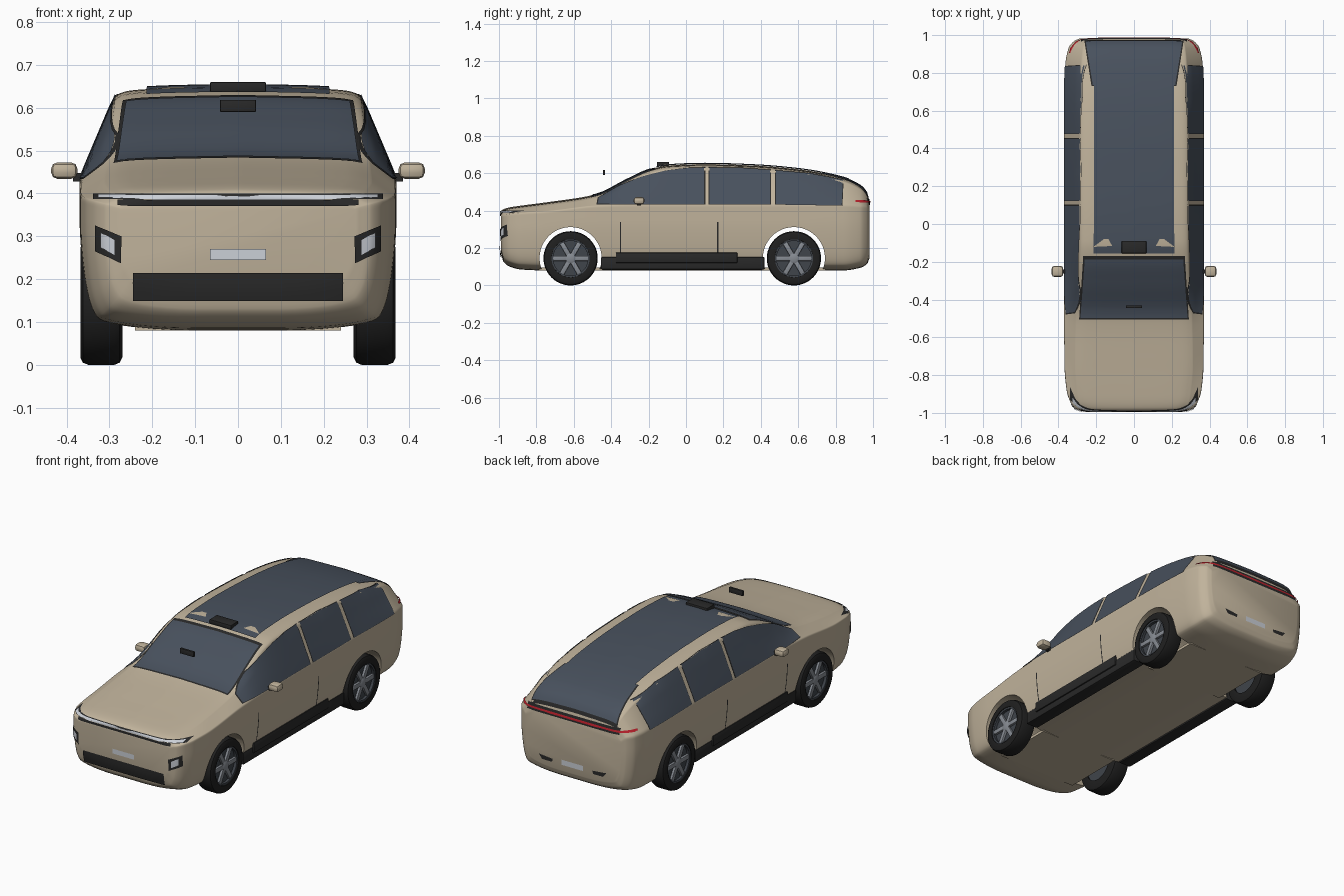
import bpy, bmesh, math
from mathutils import Vector, Matrix
from mathutils.bvhtree import BVHTree

if "Cube" in bpy.data.objects:
    bpy.data.objects.remove(bpy.data.objects["Cube"])


def material(name, *rgb):
    m = bpy.data.materials.new(name)
    m.diffuse_color = (*rgb, 1)
    m.use_nodes = True
    m.node_tree.nodes["Principled BSDF"].inputs["Base Color"].default_value = m.diffuse_color
    return m


PAINT = material("champagne_paint", .53, .45, .33)
GLASS = material("tinted_glass", .065, .082, .11)
BLACK = material("black_trim", .022, .022, .022)
TYRE = material("tyre_rubber", .014, .014, .014)
RIM = material("rim_grey", .24, .26, .29)
DARKRIM = material("dark_rim", .05, .058, .07)
WHITE = material("lamp_white", .6, .63, .68)
RED = material("tail_red", .5, .015, .025)


def finish(name, bm, mat, angle=35, recalc=True):
    if recalc:
        bmesh.ops.recalc_face_normals(bm, faces=bm.faces)
    me = bpy.data.meshes.new(name)
    bm.to_mesh(me)
    bm.free()
    me.materials.append(mat)
    me.shade_smooth()
    me.set_sharp_from_angle(angle=math.radians(angle))
    ob = bpy.data.objects.new(name, me)
    bpy.context.collection.objects.link(ob)
    return ob


def box(name, mat, lo, hi, bevel=0, rot=None):
    bm = bmesh.new()
    lo, hi = Vector(lo), Vector(hi)
    bmesh.ops.create_cube(bm, size=1)
    for v in bm.verts:
        v.co = (lo + hi) / 2 + v.co * (hi - lo)
    if bevel:
        bmesh.ops.bevel(bm, geom=bm.edges[:], offset=bevel, segments=2, affect='EDGES', profile=.5)
    if rot:
        bm.transform(rot)
    return finish(name, bm, mat)


def lathe(name, mat, profile, centre, n=40, closed=False):
    """Revolve (x, radius) points around an x axis through the centre."""
    bm = bmesh.new()
    rings = []
    for i in range(n):
        a = 2 * math.pi * i / n
        rings.append([bm.verts.new((centre[0] + x, centre[1] + r * math.cos(a), centre[2] + r * math.sin(a)))
                      for x, r in profile])
    k = len(profile)
    for i in range(n):
        a, b = rings[i], rings[(i + 1) % n]
        for j in range(k if closed else k - 1):
            bm.faces.new((a[j], a[(j + 1) % k], b[(j + 1) % k], b[j]))
    if not closed:
        bm.faces.new([r[0] for r in rings])
        bm.faces.new([r[-1] for r in rings])
    return finish(name, bm, mat)


# Body stations: y, underside z, half width, shoulder z, top z, half width of top
KEYS = [(-.99, .175, .275, .365, .395, .25), (-.975, .125, .312, .375, .408, .27),
        (-.94, .10, .338, .382, .418, .29), (-.88, .085, .357, .388, .427, .30),
        (-.75, .08, .368, .395, .444, .31), (-.48, .08, .37, .425, .487, .305),
        (-.315, .08, .37, .43, .567, .293), (-.19, .08, .37, .43, .622, .286),
        (-.09, .08, .37, .43, .642, .284), (.1, .08, .37, .43, .649, .284),
        (.35, .08, .37, .43, .642, .284), (.61, .08, .37, .43, .62, .282),
        (.84, .08, .364, .43, .575, .276), (.93, .094, .347, .425, .535, .268),
        (.968, .115, .318, .42, .492, .258), (.981, .145, .29, .40, .445, .24)]


def station(i, t):
    """Monotone cubic between stations i and i + 1."""
    def slope(j, c):
        if j in (0, len(KEYS) - 1):
            a, b = (0, 1) if j == 0 else (j - 1, j)
            return (KEYS[b][c] - KEYS[a][c]) / (KEYS[b][0] - KEYS[a][0])
        p, q, r = KEYS[j - 1:j + 2]
        d, e = (q[c] - p[c]) / (q[0] - p[0]), (r[c] - q[c]) / (r[0] - q[0])
        return 2 * d * e / (d + e) if d * e > 0 else 0
    a, b = KEYS[i], KEYS[i + 1]
    h = b[0] - a[0]
    out = [a[0] + h * t]
    for c in range(1, 6):
        out.append((2*t**3 - 3*t*t + 1) * a[c] + (t**3 - 2*t*t + t) * h * slope(i, c)
                   + (3*t*t - 2*t**3) * b[c] + (t**3 - t*t) * h * slope(i + 1, c))
    return out


def section(y, zb, w, zs, zt, wt):
    h, zr = zs - zb, zt - .016
    side = lambda f: (w + (wt - w) * f, zs + (zr - zs) * f)
    p = [(0, zb), (.5 * w, zb), (.86 * w, zb + .018), (.92 * w, zb + .04), (.965 * w, zb + .3 * h),
         (w, zb + .65 * h), (w, zs - .02), side(0), side(.15), side(.9), side(1),
         (wt - .05, zt - .005), (0, zt)]
    for _ in range(2):  # corner cutting
        q = [p[0]]
        for a, b in zip(p, p[1:]):
            q += [(a[0]*.75 + b[0]*.25, a[1]*.75 + b[1]*.25), (a[0]*.25 + b[0]*.75, a[1]*.25 + b[1]*.75)]
        p = q + [p[-1]]
    p += [(-x, z) for x, z in p[-2:0:-1]]
    return [(x, y, z) for x, z in p]


# Body shell
bm = bmesh.new()
stations = [station(i, s / 5) for i in range(len(KEYS) - 1) for s in range(5)] + [list(KEYS[-1])]
rings = [[bm.verts.new(c) for c in section(*s)] for s in stations]
for a, b in zip(rings, rings[1:]):
    for j in range(len(a)):
        k = (j + 1) % len(a)
        bm.faces.new((a[j], a[k], b[k], b[j]))
bm.faces.new(rings[0])
bm.faces.new(rings[-1])
bmesh.ops.recalc_face_normals(bm, faces=bm.faces)
SURFACE = BVHTree.FromBMesh(bm)
body = finish("body", bm, PAINT, 50)

# Wheel arches
WHEELS = (-.617, .577)
bpy.context.view_layer.objects.active = body
for y in WHEELS:
    cutter = lathe("arch_cutter", PAINT, [(-.6, .166), (.6, .166)], (0, y, .146), 48)
    mod = body.modifiers.new("arch", 'BOOLEAN')
    mod.operation, mod.solver, mod.object = 'DIFFERENCE', 'EXACT', cutter
    bpy.ops.object.modifier_apply(modifier=mod.name)
    bpy.data.objects.remove(cutter)
    box("floor_panel", PAINT, (-.24, y - .17, .08), (.24, y + .17, .095))
body.data.set_sharp_from_angle(angle=math.radians(50))

# Directions for laying panels on the body
RAYS = {'front': (lambda u, v: (u, -2, v), (0, 1, 0)), 'back': (lambda u, v: (u, 2, v), (0, -1, 0)),
        'top': (lambda u, v: (u, v, 2), (0, 0, -1)), 'right': (lambda u, v: (2, u, v), (-1, 0, 0)),
        'left': (lambda u, v: (-2, u, v), (1, 0, 0))}


def along(line, t):
    f = t * (len(line) - 1)
    i = min(int(f), len(line) - 2)
    return Vector(line[i]).lerp(Vector(line[i + 1]), f - i)


def patch(name, mat, view, low, high, off=.004, cols=24, rows=6):
    """Thin panel laid on the body between two outlines."""
    start, ray = RAYS[view]
    ray = Vector(ray)
    bm = bmesh.new()
    grid = []
    for i in range(cols + 1):
        a, b = along(low, i / cols), along(high, i / cols)
        row = []
        for j in range(rows + 1):
            hit, n, *_ = SURFACE.ray_cast(Vector(start(*a.lerp(b, j / rows))), ray)
            row.append(bm.verts.new(hit + n * off) if hit else None)
        grid.append(row)
    for i in range(cols):
        for j in range(rows):
            q = (grid[i][j], grid[i + 1][j], grid[i + 1][j + 1], grid[i][j + 1])
            if all(q):
                f = bm.faces.new(q)
                f.normal_update()
                if f.normal.dot(ray) > 0:
                    f.normal_flip()
    return finish(name, bm, mat, 50, False)


def plate(name, mat, view, x0, x1, z0, z1, off=.004, cols=24, rows=3):
    return patch(name, mat, view, [(x0, z0), (x1, z0)], [(x0, z1), (x1, z1)], off, cols, rows)


# Windscreen, roof and rear glass
patch("windscreen_trim", BLACK, 'top', [(-.29, -.505), (.29, -.505)], [(-.268, -.168), (.268, -.168)], .002, 24, 24)
patch("windscreen", GLASS, 'top', [(-.283, -.497), (.283, -.497)], [(-.26, -.188), (.26, -.188)], .004, 24, 24)
patch("rear_glass_trim", BLACK, 'top', [(-.225, .73), (.225, .73)], [(-.263, .973), (.263, .973)], .002, 24, 24)
patch("rear_glass", GLASS, 'top', [(-.218, .735), (.218, .735)], [(-.255, .966), (.255, .966)], .004, 24, 24)
patch("roof_glass", GLASS, 'top', [(-.213, -.155), (.213, -.155)], [(-.21, .87), (.21, .87)], .007, 12, 40)

# Side windows, door seams and sills
WINDOWS = [([(-.472, .434), (.096, .434)], [(-.465, .47), (-.35, .535), (-.235, .58), (-.11, .612), (0, .625), (.096, .628)]),
           ([(.125, .434), (.45, .434)], [(.125, .628), (.29, .626), (.45, .615)]),
           ([(.48, .434), (.832, .428)], [(.48, .613), (.66, .597), (.838, .563)])]
for side, s in (('right', 1), ('left', -1)):
    for low, high in WINDOWS:
        mid = Vector((sum(p[0] for p in low) / 2, .52))
        grow = lambda line: [mid + (Vector(p) - mid) * Vector((1, 1)).length / math.sqrt(2) * 1.025 for p in line]
        patch("window_trim", BLACK, side, grow(low), grow(high), .002)
        patch("side_window", GLASS, side, low, high)
    for y in (-.35, .17):
        plate("door_seam", BLACK, side, y - .003, y + .003, .12, .34, .002, 1, 12)
    box("sill", BLACK, (min(s * .28, s * .352), -.455, .085), (max(s * .28, s * .352), .42, .152), .006)
    box("sill_step", BLACK, (min(s * .28, s * .359), -.375, .12), (max(s * .28, s * .359), .275, .176), .005)
    # Door mirror
    box("mirror_shell", PAINT, (min(s * .375, s * .436), -.28, .434), (max(s * .375, s * .436), -.222, .472), .014)
    box("mirror_stalk", BLACK, (min(s * .35, s * .385), -.262, .428), (max(s * .35, s * .385), -.24, .448))
    # Headlamp
    patch("headlamp_bezel", BLACK, 'front', [(s * .33, .265), (s * .272, .237)], [(s * .33, .325), (s * .272, .30)], .004, 8)
    patch("headlamp", WHITE, 'front', [(s * .316, .274), (s * .286, .256)], [(s * .316, .309), (s * .286, .291)], .007, 8)
    # Tail lamp wrap and rear vents
    plate("tail_lamp_wrap", RED, side, .905, .962, .444, .453, .005, 8, 2)
    patch("rear_vent", BLACK, 'back', [(s * .125, .178), (s * .185, .178)], [(s * .12, .195), (s * .205, .203)], .004, 8)
    # Roof sensor cheek
    patch("roof_sensor_cheek", PAINT, 'top', [(s * .215, -.12), (s * .115, -.115)], [(s * .16, -.08), (s * .135, -.08)], .009, 4)

# Front details
plate("nose_band", BLACK, 'front', -.338, .338, .385, .398, .002)
plate("front_light_bar", WHITE, 'front', -.325, .325, .386, .394, .005)
plate("nose_slot", BLACK, 'front', -.28, .28, .371, .384, .004)
plate("front_number_plate", WHITE, 'front', -.065, .065, .244, .27, .005)
plate("lower_grille", BLACK, 'front', -.245, .245, .15, .214, .006)

# Rear details
plate("tail_band", BLACK, 'back', -.28, .28, .43, .464, .003)
plate("tail_light_bar", RED, 'back', -.335, .335, .441, .451, .006)
plate("rear_number_plate", WHITE, 'back', -.065, .065, .178, .206, .005)

# Roof sensor and cabin mirror
box("roof_sensor", BLACK, (-.065, -.155, .636), (.065, -.09, .66), .003)
box("cabin_mirror", BLACK, (-.042, -.445, .59), (.042, -.432, .618), .002)

# Wheels
for s in (1, -1):
    for y in WHEELS:
        c = (0, y, .145)
        flip = lambda pts: [(s * x, r) for x, r in pts]
        lathe("tyre", TYRE, flip([(.27, .09), (.27, .128), (.276, .14), (.288, .145), (.35, .145),
                                  (.362, .14), (.368, .128), (.366, .102), (.34, .1)]), c, 48, True)
        lathe("wheel_disc", DARKRIM, flip([(.28, .1), (.345, .1)]), c)
        lathe("rim_ring", DARKRIM, flip([(.34, .093), (.34, .103), (.362, .103), (.36, .093)]), c, 40, True)
        lathe("hub", RIM, flip([(.34, .028), (.358, .026), (.362, .016)]), c, 20)
        for k in range(6):
            turn = Matrix.Translation(c) @ Matrix.Rotation(math.pi * k / 3 + math.pi / 6, 4, 'X')
            box("spoke", RIM, (s * .35 - .008, -.013, .015), (s * .35 + .008, .013, .096), .004, turn)
